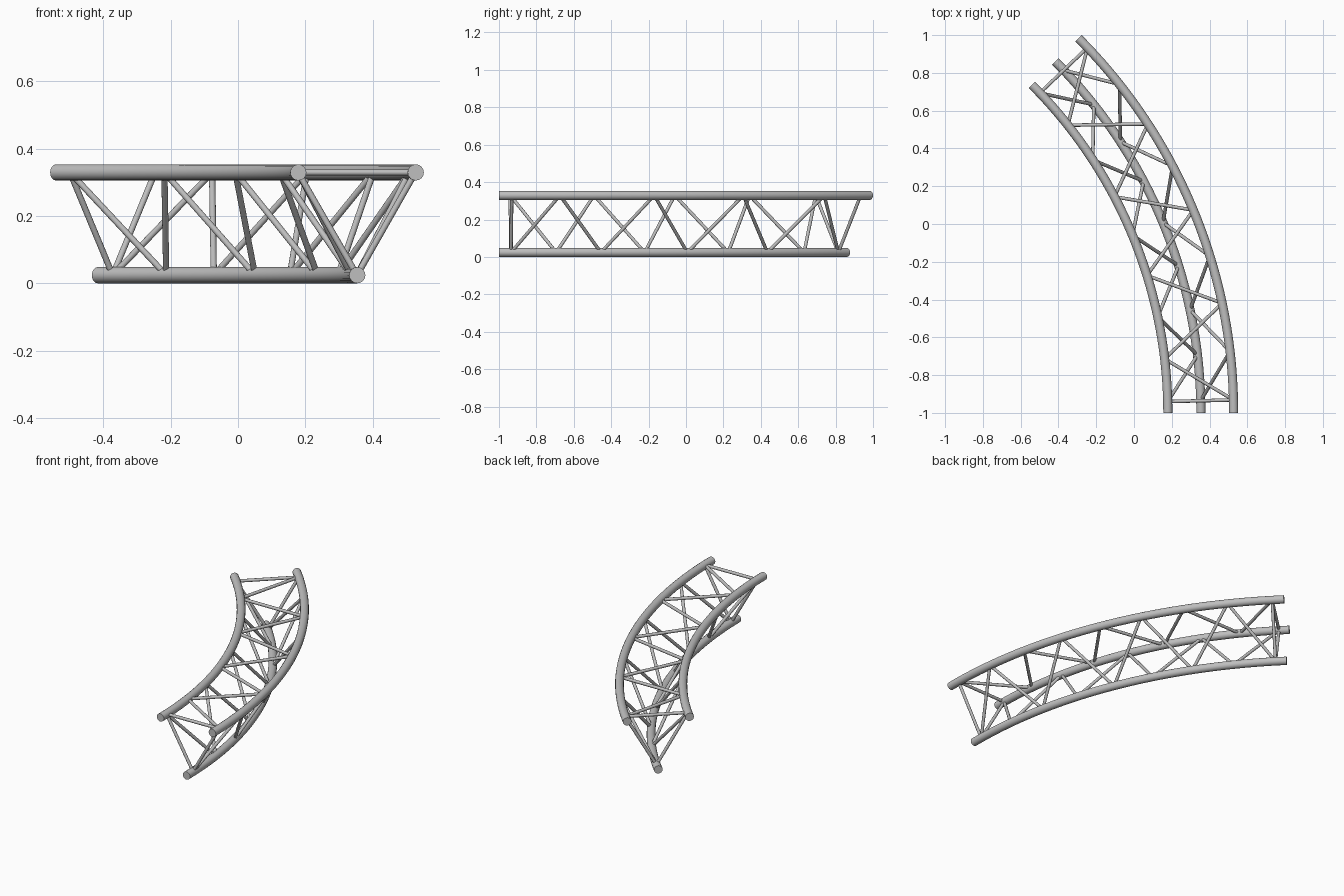
import bpy
from math import sin, cos, radians
from mathutils import Vector

cube = bpy.data.objects.get("Cube")
if cube:
    bpy.data.objects.remove(cube, do_unlink=True)

# One plain metal colour
metal = bpy.data.materials.new("brushed_aluminium")
metal.use_nodes = True
GREY = (0.52, 0.52, 0.52, 1)
metal.diffuse_color = GREY
metal.node_tree.nodes["Principled BSDF"].inputs["Base Color"].default_value = GREY

# The truss bends through 45 degrees about a vertical axis
AXIS = Vector((-2.277, -1.0, 0))
SWEEP = 45
BAYS = 8
MARGIN = 1.4
TUBE_R, BRACE_R = 0.024, 0.0092
INNER, OUTER, LOWER = (2.456, 0.329), (2.8045, 0.329), (2.631, 0.024)


def on_chord(chord, degrees):
    radius, z = chord
    a = radians(degrees)
    return AXIS + Vector((radius * cos(a), radius * sin(a), z))


def node(chord, i):
    return on_chord(chord, MARGIN + i * (SWEEP - 2 * MARGIN) / BAYS)


def pipes(name, paths, radius, resolution):
    """Capped round pipes along each list of points, as one mesh object."""
    curve = bpy.data.curves.new(name, 'CURVE')
    curve.dimensions = '3D'
    curve.bevel_depth = radius
    curve.bevel_resolution = resolution
    curve.use_fill_caps = True
    for path in paths:
        spline = curve.splines.new('POLY')
        spline.points.add(len(path) - 1)
        for point, co in zip(spline.points, path):
            point.co = (*co, 1)
    curve.materials.append(metal)
    obj = bpy.data.objects.new(name, curve)
    bpy.context.collection.objects.link(obj)
    bpy.ops.object.select_all(action='DESELECT')
    obj.select_set(True)
    bpy.context.view_layer.objects.active = obj
    bpy.ops.object.convert(target='MESH')
    bpy.ops.object.shade_smooth_by_angle(angle=radians(40))
    return bpy.context.object


# Three curved main tubes
STEPS = 48
for name, chord in (("inner_tube", INNER), ("outer_tube", OUTER), ("lower_tube", LOWER)):
    pipes(name, [[on_chord(chord, SWEEP * i / STEPS) for i in range(STEPS + 1)]], TUBE_R, 6)

# Zigzag bracing on each of the three sides; the first chord takes the even nodes
for name, even, odd in (("top_braces", OUTER, INNER),
                        ("inner_braces", INNER, LOWER),
                        ("outer_braces", LOWER, OUTER)):
    zigzag = [node(odd if i % 2 else even, i) for i in range(BAYS + 1)]
    pipes(name, list(zip(zigzag, zigzag[1:])), BRACE_R, 4)

# Triangular frame near each end
for name, i in (("front_frame", 0), ("back_frame", BAYS)):
    corners = [node(c, i) for c in (INNER, OUTER, LOWER)]
    pipes(name, list(zip(corners, corners[1:] + corners[:1])), BRACE_R, 4)
